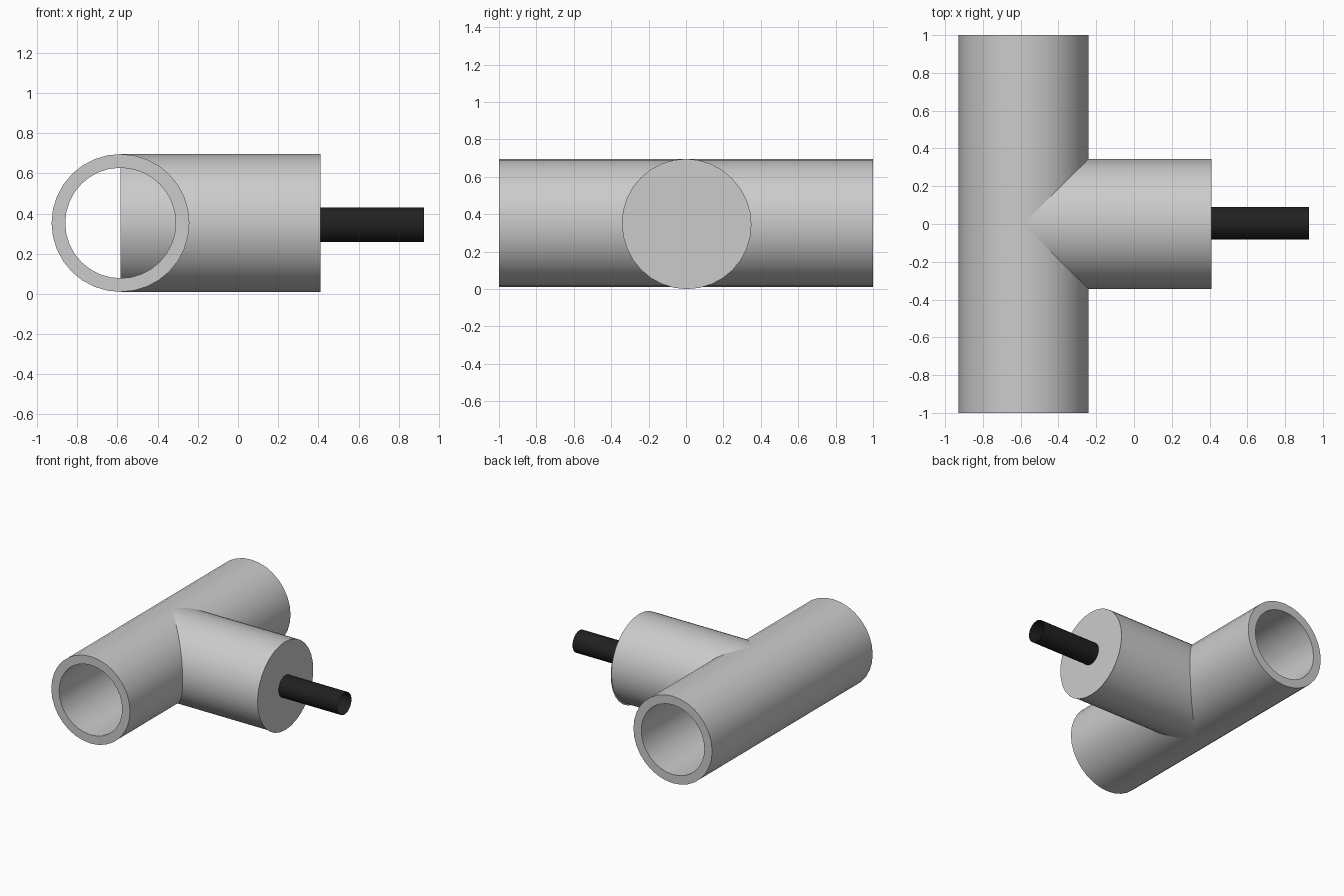
import bpy, bmesh
from math import pi
from mathutils import Matrix

if "Cube" in bpy.data.objects:
    bpy.data.objects.remove(bpy.data.objects["Cube"])

SIDES = 32
R_OUT, R_IN = 0.343, 0.275
AXIS_Z = 0.353           # height of the pipe axes
MAIN_X = -0.585          # x of the main pipe axis
END_X = 0.411            # outer end of the branch
ROD_Y, ROD_Z = 0.005, 0.345
ALONG_X = Matrix.Rotation(pi / 2, 4, 'Y')
ALONG_Y = Matrix.Rotation(-pi / 2, 4, 'X')


def ring(bm, r, z):
    verts = bmesh.ops.create_circle(bm, segments=SIDES, radius=r)["verts"]
    for v in verts:
        v.co.z = z
    return verts


def lathe(name, profile, start, rotation, closed=False):
    """Sweep (radius, distance) points around an axis beginning at start."""
    bm = bmesh.new()
    rings = [ring(bm, r, z) for r, z in profile]
    pairs = list(zip(rings, rings[1:]))
    if closed:
        pairs.append((rings[-1], rings[0]))
    for a, b in pairs:
        for i in range(SIDES):
            j = (i + 1) % SIDES
            bm.faces.new((a[i], a[j], b[j], b[i]))
    if len(rings) == 1:
        bm.faces.new(rings[0])
    bmesh.ops.transform(bm, verts=bm.verts, matrix=Matrix.Translation(start) @ rotation)
    if closed:
        bmesh.ops.recalc_face_normals(bm, faces=bm.faces)
    mesh = bpy.data.meshes.new(name)
    bm.to_mesh(mesh)
    bm.free()
    obj = bpy.data.objects.new(name, mesh)
    bpy.context.collection.objects.link(obj)
    bpy.ops.object.select_all(action='DESELECT')
    obj.select_set(True)
    bpy.context.view_layer.objects.active = obj
    bpy.ops.object.shade_smooth_by_angle(angle=pi / 6)
    return obj


def pipe(name, length, start, rotation):
    profile = [(R_OUT, 0), (R_OUT, length), (R_IN, length), (R_IN, 0)]
    return lathe(name, profile, start, rotation, closed=True)


# Hollow main pipe and the branch pipe that meets it at its axis
pipe("main_pipe", 2.0, (MAIN_X, -1, AXIS_Z), ALONG_Y)
pipe("branch_pipe", 0.41 - MAIN_X, (MAIN_X, 0, AXIS_Z), ALONG_X)

# Thin disc closing the branch
lathe("end_disc", [(0.345, 0)], (END_X, ROD_Y, ROD_Z), ALONG_X)

# Open-ended black rod sticking out of the disc
rod = lathe("rod", [(0.086, 0), (0.086, 0.926 - END_X)], (END_X, ROD_Y, ROD_Z), ALONG_X)
black = bpy.data.materials.new("black")
black.diffuse_color = (0.015, 0.015, 0.015, 1)
black.use_nodes = True
black.node_tree.nodes["Principled BSDF"].inputs["Base Color"].default_value = black.diffuse_color
rod.data.materials.append(black)
